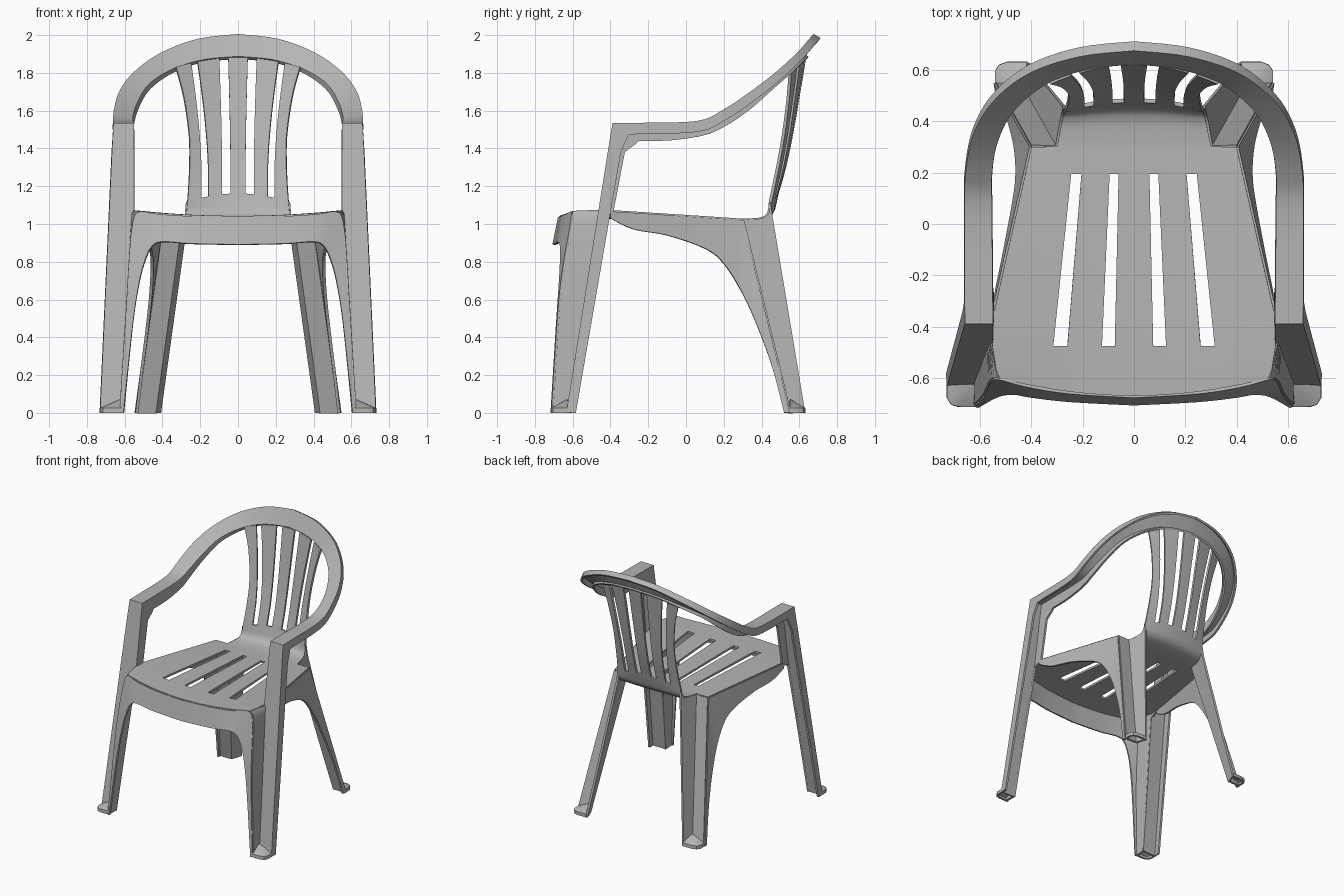
import bpy, bmesh, math

if "Cube" in bpy.data.objects:
    bpy.data.objects.remove(bpy.data.objects["Cube"])

plastic = bpy.data.materials.new("grey plastic")
plastic.diffuse_color = (0.47, 0.46, 0.45, 1)
plastic.use_nodes = True
plastic.node_tree.nodes["Principled BSDF"].inputs["Base Color"].default_value = plastic.diffuse_color
THICK = 0.016


def clamp(t, low=0.0, high=1.0):
    return max(low, min(high, t))


def lerp(p, q, t):
    return tuple(a + (b - a) * t for a, b in zip(p, q))


def smooth(pts, n):
    """Catmull-Rom resampling of a list of equal-length tuples."""
    out = []
    for i in range(len(pts) - 1):
        p0, p1, p2 = pts[max(i - 1, 0)], pts[i], pts[i + 1]
        p3 = pts[min(i + 2, len(pts) - 1)]
        for k in range(n):
            t = k / n
            out.append(tuple(
                0.5 * (2 * b + (c - a) * t + (2 * a - 5 * b + 4 * c - d) * t * t
                       + (3 * b - a - 3 * c + d) * t ** 3)
                for a, b, c, d in zip(p0, p1, p2, p3)))
    return out + [tuple(pts[-1])]


def straight(pts, n):
    """Linear resampling."""
    out = [lerp(p, q, k / n) for p, q in zip(pts, pts[1:]) for k in range(n)]
    return out + [tuple(pts[-1])]


def build(name, faces):
    """Right half of a thin shell from face corners, mirrored and thickened."""
    bm = bmesh.new()
    for f in faces:
        bm.faces.new([bm.verts.new(p) for p in f])
    bmesh.ops.remove_doubles(bm, verts=bm.verts, dist=0.0005)
    bmesh.ops.recalc_face_normals(bm, faces=bm.faces)
    me = bpy.data.meshes.new(name)
    bm.to_mesh(me)
    bm.free()
    me.materials.append(plastic)
    ob = bpy.data.objects.new(name, me)
    bpy.context.collection.objects.link(ob)
    bpy.ops.object.select_all(action='DESELECT')
    ob.select_set(True)
    bpy.context.view_layer.objects.active = ob
    ob.modifiers.new("mirror", 'MIRROR')
    shell = ob.modifiers.new("shell", 'SOLIDIFY')
    shell.thickness = THICK
    shell.offset = 0
    bpy.ops.object.modifier_apply(modifier="mirror")
    bpy.ops.object.modifier_apply(modifier="shell")
    bpy.ops.object.shade_smooth_by_angle(angle=math.radians(35))


def grid(rows, skip=lambda r, c: False):
    """Quads between neighbouring rows of points."""
    return [(rows[r][c], rows[r][c + 1], rows[r + 1][c + 1], rows[r + 1][c])
            for r in range(len(rows) - 1) for c in range(len(rows[0]) - 1)
            if not skip(r, c)]


def slots(y, z):
    """Edges of the two slots: tapering along the seat, fanning up the back."""
    if y < .35:
        return lerp((.075, .125, .26, .315), (.06, .095, .205, .245),
                    clamp((y + .475) / .67, 0, 1.15))
    return lerp((.04, .085, .158, .195), (.052, .10, .215, .25),
                clamp((z - 1.3) / .58) ** 1.5)


# Seat and backrest: one sheet, rows of (y, y bow, z, z bow, half width)
seat = [(-.67, .25, 1.035, .09, .525), (-.57, 0, 1.035, .1, .538),
        (-.475, 0, 1.035, .1, .553), (-.38, 0, 1.034, .1, .555),
        (.195, 0, 1.022, .03, .424), (.30, 0, 1.02, 0, .40),
        (.302, 0, 1.02, 0, .30), (.38, 0, 1.024, 0, .285),
        (.425, -.1, 1.034, 0, .277), (.452, -.2, 1.055, 0, .273),
        (.466, -.3, 1.085, 0, .271)]
back = [(.482, -.5, 1.16, -.6, .268), (.522, -.65, 1.30, -.4, .258),
        (.560, -.7, 1.48, -.3, .258), (.598, -.7, 1.70, -.37, .287),
        (.628, -.7, 1.88, -.45, .33)]
sheet = []
for y, ky, z, kz, w in seat + smooth(back, 3):
    a, b, c, d = slots(y, z)
    xs = (0, a, b, (b + c) / 2, c, d, (d + w) / 2, w)
    sheet.append([(x, y + ky * x * x, z + kz * x * x) for x in xs])
build("seat_and_backrest",
      grid(sheet, lambda r, c: c in (1, 4) and (2 <= r < 4 or r >= len(seat))))


def crease(z):
    """Inner edge of the front leg's stepped face."""
    return (.555 + .065 * clamp(1.06 - z) / 1.06, -.385 - .159 * (1.53 - z), z)


def section(outer, inner, outer_lip, inner_lip):
    """Channel section: lip, outer edge, inner edge, lip; lips are (y, z)."""
    def lip(p, v):
        return (p[0], p[1] + v[0], p[2] + v[1])
    return [lip(outer, outer_lip), outer, inner, lip(inner, inner_lip)]


# Front legs, armrests and hoop: one channel from the foot to the top centre
channel = []
for z, inner_lip in ((0, .01), (.5, .01), (1.03, .01), (1.06, .075), (1.38, .085)):
    x, y, _ = crease(z)
    channel.append(section((.655 + .0458 * (1.53 - z), y, z), (x, y, z),
                           (.045 + .014 * z, 0), (inner_lip, 0)))
channel.append(section((.655, -.385, 1.53), (.555, -.385, 1.53),
                       (.08, -.06), (.12, -.105)))
arm = [(.655, -.25, 1.53, .557, -.25, 1.53),
       (.655, .06, 1.54, .56, .06, 1.535),
       (.652, .20, 1.60, .56, .20, 1.575),
       (.622, .35, 1.70, .535, .33, 1.65),
       (.545, .48, 1.80, .47, .45, 1.745),
       (.405, .59, 1.90, .34, .555, 1.825),
       (.21, .655, 1.973, .18, .61, 1.873),
       (0, .678, 1.998, 0, .63, 1.89)]
for s in smooth(arm, 5):
    t = clamp((s[1] + .1) / .75)
    channel.append(section(s[:3], s[3:], (.03 * t, -.053 + .033 * t * t),
                           (.015 * t, -.09 + .08 * t)))
build("armrest_hoop_and_front_leg", grid(channel))

# Front apron running into the front legs: (upper edge, lower edge)
apron = smooth([(0, -.67, 1.035, 0, -.70, .89),
                (.25, -.655, 1.04, .25, -.687, .895),
                (.42, -.628, 1.05, .40, -.67, .905),
                (.525, -.60, 1.06, .455, -.66, .88),
                (.555, -.61, .97, .49, -.66, .81),
                (.57, -.64, .80, .52, -.665, .70),
                (.585, -.67, .55, .555, -.68, .48),
                (.62, -.705, 0, .605, -.71, 0)], 4)
build("front_apron", grid([(s[:3], s[3:]) for s in apron]))
build("front_leg_inner_wall",
      grid([(s[:3], crease(clamp(s[2], 0, 1.06))) for s in apron[12:]]))

# Back leg edges, top to bottom, across its stepped faces
edge_out = [(.40, .30, 1.02), (.54, .55, 0)]
edge_mid = [(.30, .30, 1.02), (.44, .55, 0)]
edge_in = [(.272, .458, 1.03), (.415, .63, 0)]
build("back_leg", grid(list(zip(edge_out, edge_mid, edge_in))))
build("back_leg_gusset",
      [[edge_mid[0]] + [row[-1] for row in sheet[7:12]] + [edge_in[0]]])

# Side skirts: lower edge sweeps from the armrest down the back leg,
# upper edge follows the side of the seat and then the leg's outer edge
lower = [(.557, -.40, 1.03), (.538, -.28, .972), (.502, -.10, .94),
         (.465, .10, .87), (.455, .20, .79), (.462, .30, .63),
         (.482, .385, .44), (.508, .46, .23), (.535, .52, 0)]
upper = [(.555 - .228 * (y + .38), y, 1.02 + .067 * (.30 - y)) if y < .31
         else lerp(edge_out[1], edge_out[0], 1.5 * z / 1.02) for x, y, z in lower]
build("side_skirt", grid(list(zip(straight(upper, 4), smooth(lower, 4)))))


# Feet: sloped tabs filling the step at the bottom of each leg
def foot(name, apex, rim):
    top = [(x, y, .022) for x, y in rim]
    low = [(x, y, 0) for x, y in rim]
    build(name, [(apex, p, q) for p, q in zip(top, top[1:])] + grid([top, low]))


foot("front_foot", (.62, -.625, .065),
     [(.723, -.622), (.723, -.675), (.71, -.698), (.685, -.706), (.62, -.706)])
foot("back_foot", (.44, .55, .065),
     [(.535, .55), (.535, .595), (.522, .615), (.495, .625), (.415, .625)])
